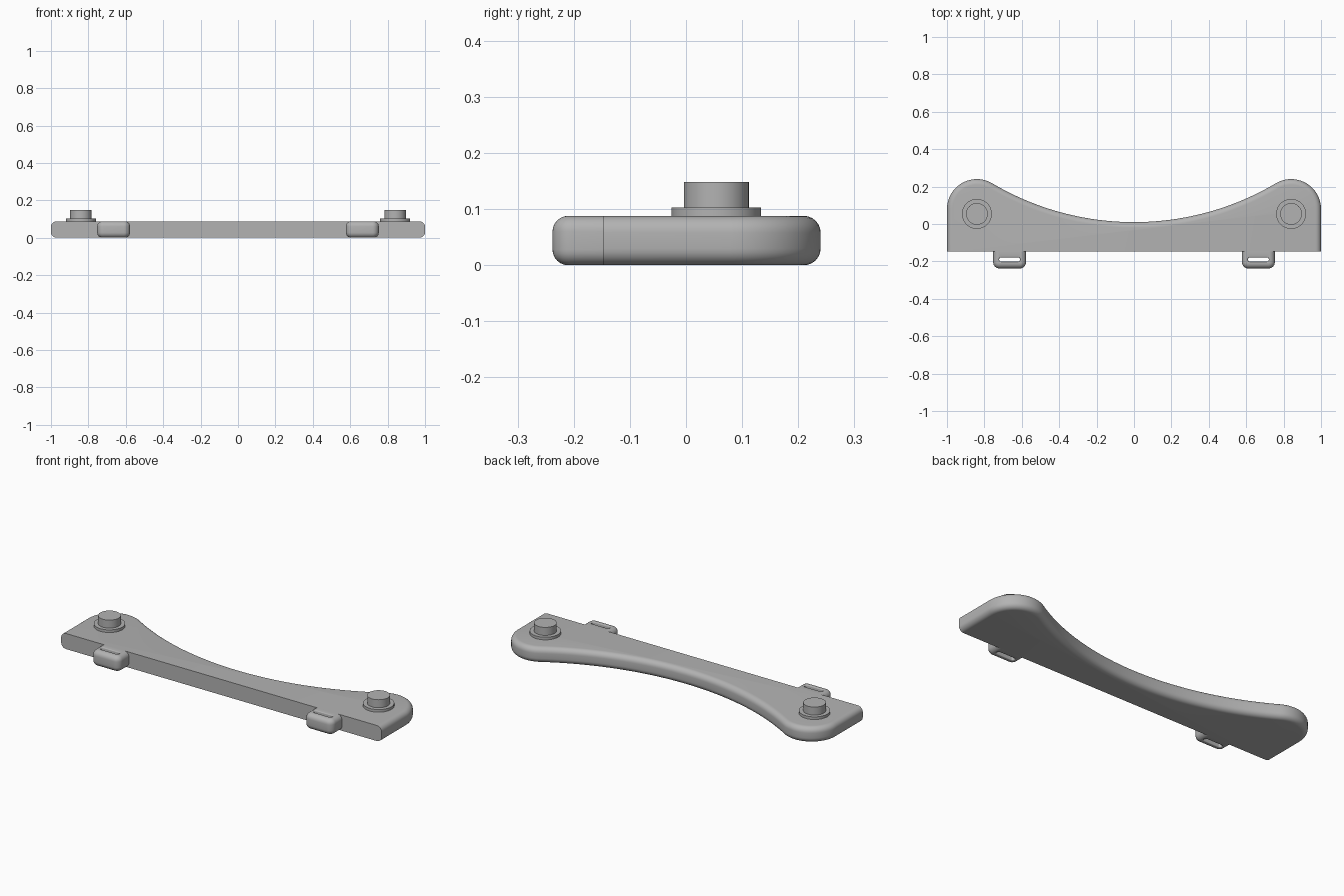
import bpy, bmesh, math
from mathutils import Vector

if "Cube" in bpy.data.objects:
    bpy.data.objects.remove(bpy.data.objects["Cube"])

HEIGHT, FILLET, FRONT = 0.088, 0.03, -0.148
LOBE_X, LOBE_Y, LOBE_R = 0.84, 0.08, 0.16
DIP = 0.01

grey = bpy.data.materials.new("light grey")
grey.diffuse_color = (0.45, 0.45, 0.45, 1)
grey.use_nodes = True
grey.node_tree.nodes["Principled BSDF"].inputs["Base Color"].default_value = grey.diffuse_color


def finish(name, bm):
    bmesh.ops.remove_doubles(bm, verts=bm.verts, dist=1e-5)
    bmesh.ops.recalc_face_normals(bm, faces=bm.faces)
    mesh = bpy.data.meshes.new(name)
    bm.to_mesh(mesh)
    bm.free()
    mesh.materials.append(grey)
    ob = bpy.data.objects.new(name, mesh)
    bpy.context.collection.objects.link(ob)
    bpy.ops.object.select_all(action='DESELECT')
    ob.select_set(True)
    bpy.context.view_layer.objects.active = ob
    bpy.ops.object.shade_smooth_by_angle(angle=math.radians(35))
    return ob


def ring(bm, points, z):
    return [bm.verts.new((x, y, z)) for x, y in points]


def bridge(bm, a, b):
    n = len(a)
    for i in range(n):
        j = (i + 1) % n
        bm.faces.new((a[i], a[j], b[j], b[i]))


def fillet_steps(r, n=6):
    """(inset, z) pairs going up a wall rounded at the bottom and the top."""
    low = [(r * (1 - math.sin(t)), r * (1 - math.cos(t)))
           for t in (math.pi / 2 * i / n for i in range(n + 1))]
    return low + [(d, HEIGHT - z) for d, z in reversed(low)]


def plate_outline(d):
    """Two round lobes joined by a tangent hollow arc, inset by d."""
    big = (LOBE_X**2 + (LOBE_Y - DIP)**2 - LOBE_R**2) / (2 * (LOBE_R + LOBE_Y - DIP))
    cy = DIP + big
    end = math.atan2(cy - LOBE_Y, -LOBE_X)
    r, hollow = LOBE_R - d, big + d
    half = [(LOBE_X + r, FRONT)]
    for i in range(25):
        a = end * i / 24
        half.append((LOBE_X + r * math.cos(a), LOBE_Y + r * math.sin(a)))
    sweep = math.asin(LOBE_X / (LOBE_R + big))
    for i in range(1, 25):
        a = sweep * (1 - i / 24)
        half.append((hollow * math.sin(a), cy - hollow * math.cos(a)))
    return half + [(-x, y) for x, y in reversed(half[:-1])]


def rounded_rect(cx, cy, hx, hy, r, n=8):
    pts = []
    for k, (sx, sy) in enumerate(((1, 1), (-1, 1), (-1, -1), (1, -1))):
        for i in range(n + 1):
            a = math.pi / 2 * (k + i / n)
            pts.append((cx + sx * (hx - r) + r * math.cos(a),
                        cy + sy * (hy - r) + r * math.sin(a)))
    return pts


# Main plate, rounded everywhere but along the straight front
bm = bmesh.new()
rings = [ring(bm, plate_outline(d), z) for d, z in fillet_steps(FILLET)]
for a, b in zip(rings, rings[1:]):
    n = len(a)
    for i in range(n - 1):
        bm.faces.new((a[i], a[i + 1], b[i + 1], b[i]))
bm.faces.new(rings[0])
bm.faces.new(rings[-1])
bm.faces.new([r[0] for r in rings] + [r[-1] for r in reversed(rings)])
finish("plate", bm)


def make_tab(name, cx):
    """Rounded loop with a slot through it, flat where it meets the plate."""
    bm = bmesh.new()
    loops = []
    for d, z in fillet_steps(0.028):
        pts = rounded_rect(cx, -0.168, 0.088 - d, 0.07 - d, 0.034 - d)
        loops.append(ring(bm, [(x, min(y, FRONT)) for x, y in pts], z))
    for d, z in reversed(fillet_steps(0.005, 3)):
        loops.append(ring(bm, rounded_rect(cx, -0.19, 0.056 + d, 0.011 + d, 0.011 + d), z))
    for a, b in zip(loops, loops[1:] + loops[:1]):
        bridge(bm, a, b)
    finish(name, bm)


def make_peg(name, cx):
    """Wide collar with a narrower stud on top."""
    bm = bmesh.new()
    loops = []
    for r, z in ((0.08, 0.085), (0.08, 0.103), (0.058, 0.103), (0.058, 0.148)):
        pts = [(cx + r * math.cos(math.tau * i / 48), 0.054 + r * math.sin(math.tau * i / 48))
               for i in range(48)]
        loops.append(ring(bm, pts, z))
    for a, b in zip(loops, loops[1:]):
        bridge(bm, a, b)
    bm.faces.new(loops[0])
    bm.faces.new(loops[-1])
    finish(name, bm)


for side, s in (("left", -1), ("right", 1)):
    make_tab(side + "_slotted_tab", s * 0.665)
    make_peg(side + "_peg", s * LOBE_X)
